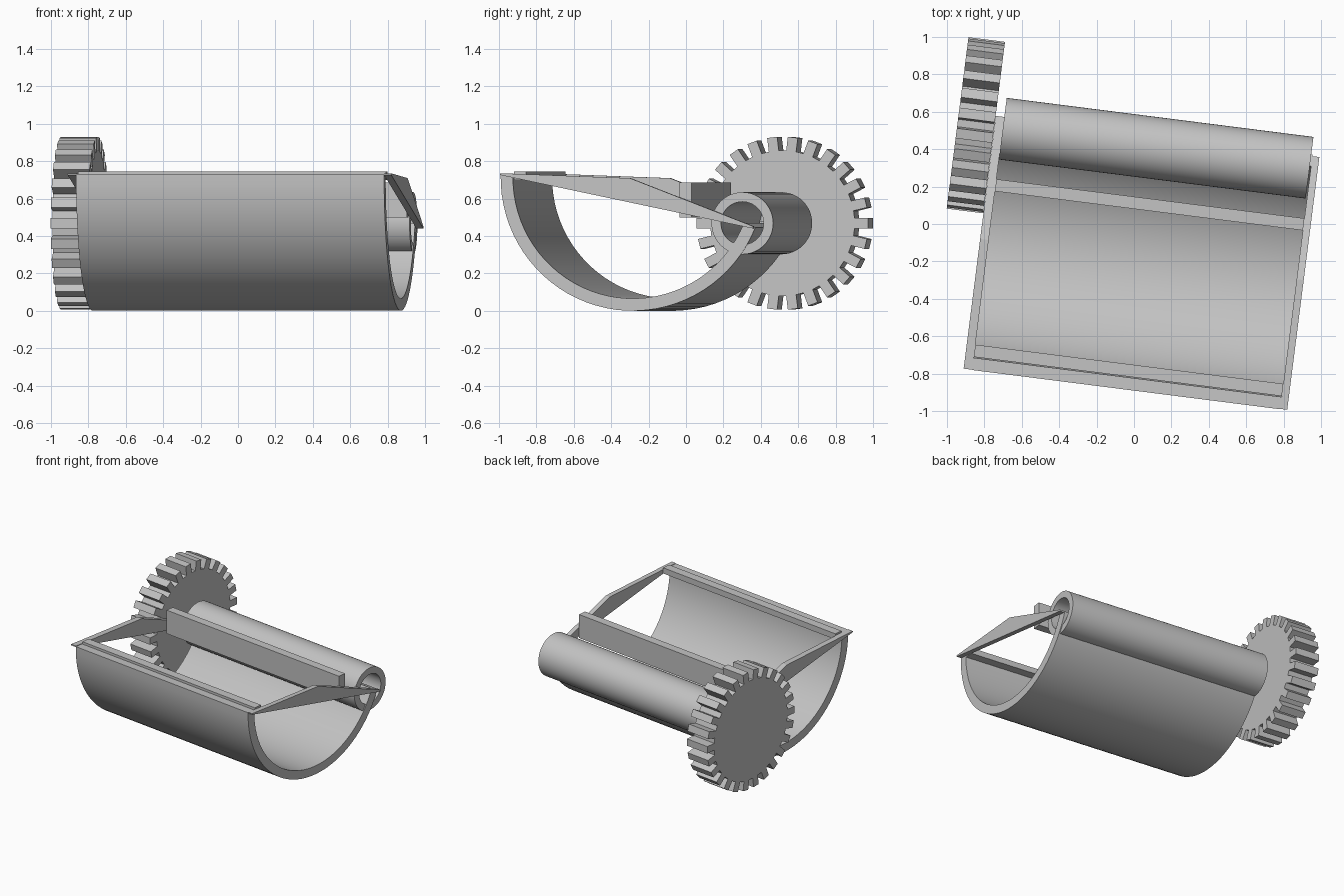
import bpy, bmesh
from math import sin, cos, pi, radians
from mathutils import Matrix

if "Cube" in bpy.data.objects:
    bpy.data.objects.remove(bpy.data.objects["Cube"], do_unlink=True)

GREY = (0.55, 0.55, 0.55, 1)
metal = bpy.data.materials.new("plain grey")
metal.diffuse_color = GREY
metal.use_nodes = True
metal.node_tree.nodes["Principled BSDF"].inputs["Base Color"].default_value = GREY

TURN = Matrix.Rotation(radians(-7.25), 4, 'Z')   # whole assembly sits slightly turned
LEFT, RIGHT = -0.76, 0.90                        # inner span between the side arms
AXLE = (0.417, 0.468)                            # shared by roller and gear


def finish(name, bm, u0, u1, smooth):
    """Extrude the (y, z) section from u0 to u1 along x and make an object."""
    section = bm.faces[:]
    ext = bmesh.ops.extrude_face_region(bm, geom=section, use_keep_orig=True)
    verts = [g for g in ext["geom"] if isinstance(g, bmesh.types.BMVert)]
    bmesh.ops.translate(bm, verts=verts, vec=(u1 - u0, 0, 0))
    bmesh.ops.recalc_face_normals(bm, faces=bm.faces)
    mesh = bpy.data.meshes.new(name)
    bm.to_mesh(mesh)
    bm.free()
    mesh.materials.append(metal)
    ob = bpy.data.objects.new(name, mesh)
    bpy.context.collection.objects.link(ob)
    ob.matrix_world = TURN
    if smooth:
        bpy.ops.object.select_all(action='DESELECT')
        ob.select_set(True)
        bpy.context.view_layer.objects.active = ob
        bpy.ops.object.shade_smooth_by_angle(angle=radians(30))
    return ob


def prism(name, points, u0, u1):
    bm = bmesh.new()
    bm.faces.new([bm.verts.new((u0, y, z)) for y, z in points])
    return finish(name, bm, u0, u1, False)


def bar(name, y0, y1, z0, z1):
    return prism(name, [(y0, z0), (y1, z0), (y1, z1), (y0, z1)], LEFT, RIGHT)


def band(name, centre, r_in, r_out, start, sweep, n, u0, u1):
    """Curved wall: part or all of a ring, extruded along x."""
    bm = bmesh.new()
    full = abs(sweep - 2 * pi) < 1e-6
    rows = []
    for i in range(n if full else n + 1):
        a = start + sweep * i / n
        rows.append([bm.verts.new((u0, centre[0] + r * cos(a), centre[1] + r * sin(a)))
                     for r in (r_in, r_out)])
    for i in range(n):
        a, b = rows[i], rows[(i + 1) % len(rows)]
        bm.faces.new((a[0], a[1], b[1], b[0]))
    return finish(name, bm, u0, u1, True)


# Curved trough and hollow roller
band("trough", (-0.172, 0.712), 0.646, 0.712, radians(178.5), radians(159.5), 36, LEFT, RIGHT)
band("roller_tube", AXLE, 0.115, 0.166, 0, 2 * pi, 48, LEFT, RIGHT - 0.007)

# Triangular side arms
arm = [(-0.882, 0.735), (-0.882, 0.726), (0.48, 0.44), (0.48, 0.452), (-0.183, 0.709)]
prism("left_arm", arm, RIGHT, 0.938)
prism("right_arm", arm, -0.806, LEFT)

# Cross bar by the roller and lip strip along the front rim
bar("cross_bar", 0.08, 0.145, 0.50, 0.685)
bar("front_lip", -0.813, -0.747, 0.70, 0.745)

# Gear with square-cut teeth
TEETH, ROOT, TIP, HALF = 26, 0.388, 0.462, 0.027
outline = []
for i in range(TEETH):
    a = 2 * pi * i / TEETH
    for r, w in ((ROOT, -HALF), (TIP, -HALF), (TIP, HALF), (ROOT, HALF)):
        outline.append((AXLE[0] + r * cos(a) - w * sin(a), AXLE[1] + r * sin(a) + w * cos(a)))
prism("gear", outline, -1.004, -0.807)
